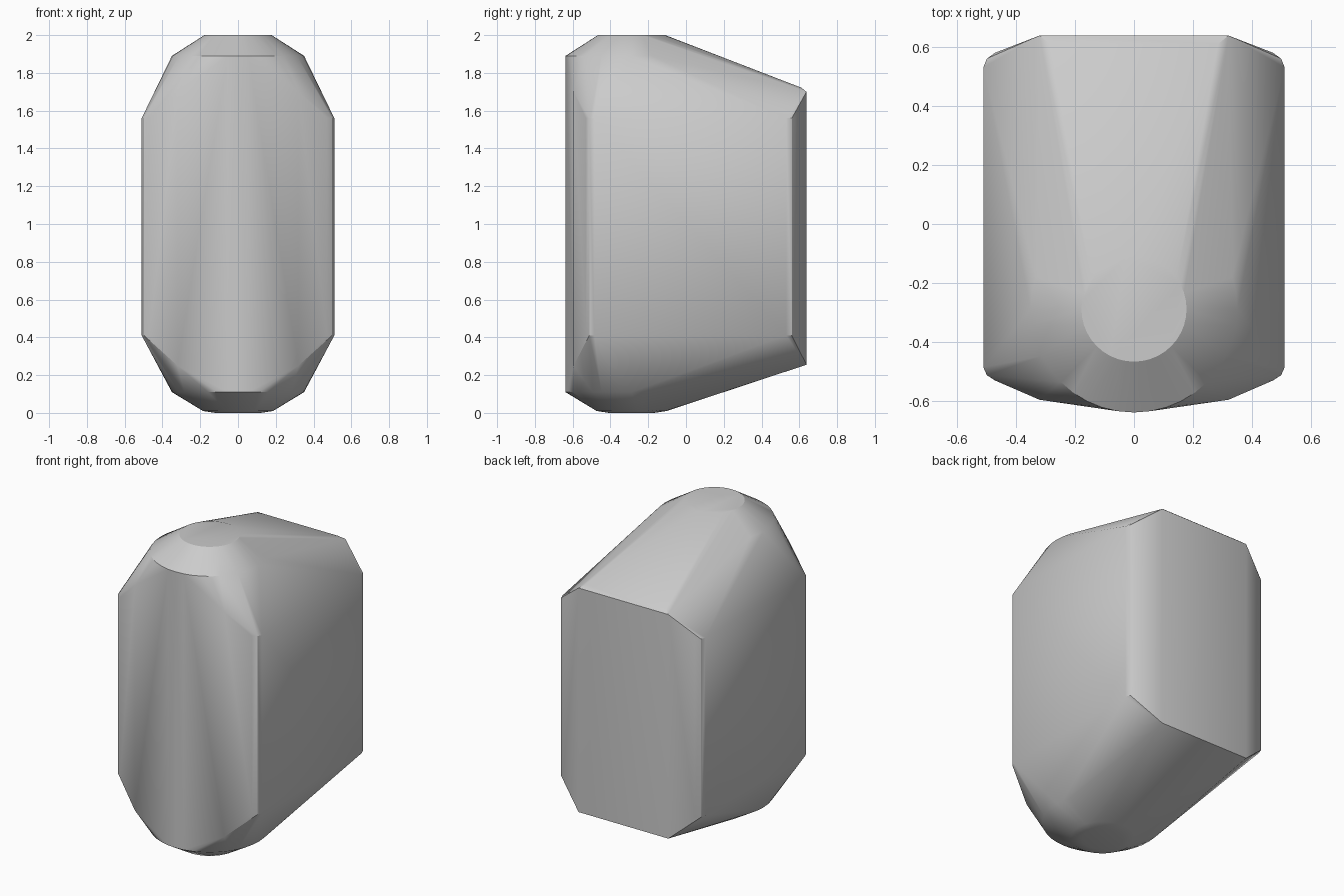
import bpy
import bmesh
from math import cos, sin, tau, radians

cube = bpy.data.objects.get("Cube")
if cube:
    bpy.data.objects.remove(cube, do_unlink=True)


def make_material(name, colour):
    mat = bpy.data.materials.new(name)
    mat.use_nodes = True
    mat.diffuse_color = colour
    mat.node_tree.nodes["Principled BSDF"].inputs["Base Color"].default_value = colour
    return mat


def ring(radius, z, y=-0.288, count=40):
    """Horizontal circle of points around the front column."""
    return [(radius * sin(tau * i / count), y - radius * cos(tau * i / count), z)
            for i in range(count)]


def mirrored(x, y, *heights):
    """Left and right copies of a point at several heights."""
    return [(side * x, y, z) for side in (-1, 1) for z in heights]


points = []

# Chamfered round column at the front
for radius, z in ((0.12, 0.0), (0.185, 0.01), (0.35, 0.11), (0.35, 1.89), (0.178, 2.0)):
    points += ring(radius, z)

# Rounded vertical side edges
for x, y in ((0.51, 0.53), (0.498, 0.56), (0.47, 0.58),
             (0.51, -0.485), (0.498, -0.512), (0.47, -0.53)):
    points += mirrored(x, y, 0.41, 1.56)

# Back panel with a small top bevel, and the front panel edges
points += mirrored(0.32, 0.638, 0.255, 1.70)
points += mirrored(0.285, 0.61, 1.722)
points += mirrored(0.32, -0.595, 0.25, 1.70)

# Stretch one closed convex skin over all the sections
bm = bmesh.new()
for p in points:
    bm.verts.new(p)
hull = bmesh.ops.convex_hull(bm, input=bm.verts[:])
unused = {v for v in hull["geom_interior"] + hull["geom_unused"]
          if isinstance(v, bmesh.types.BMVert)}
bmesh.ops.delete(bm, geom=list(unused), context="VERTS")
bmesh.ops.dissolve_limit(bm, angle_limit=radians(0.5), verts=bm.verts[:], edges=bm.edges[:])
bmesh.ops.recalc_face_normals(bm, faces=bm.faces[:])

mesh = bpy.data.meshes.new("body_shell")
bm.to_mesh(mesh)
bm.free()
mesh.materials.append(make_material("light_grey", (0.6, 0.6, 0.6, 1.0)))
body = bpy.data.objects.new("body_shell", mesh)
bpy.context.collection.objects.link(body)

# Smooth the soft edges, keep the hard ones
bpy.context.view_layer.objects.active = body
body.select_set(True)
bpy.ops.object.shade_smooth_by_angle(angle=radians(30))
